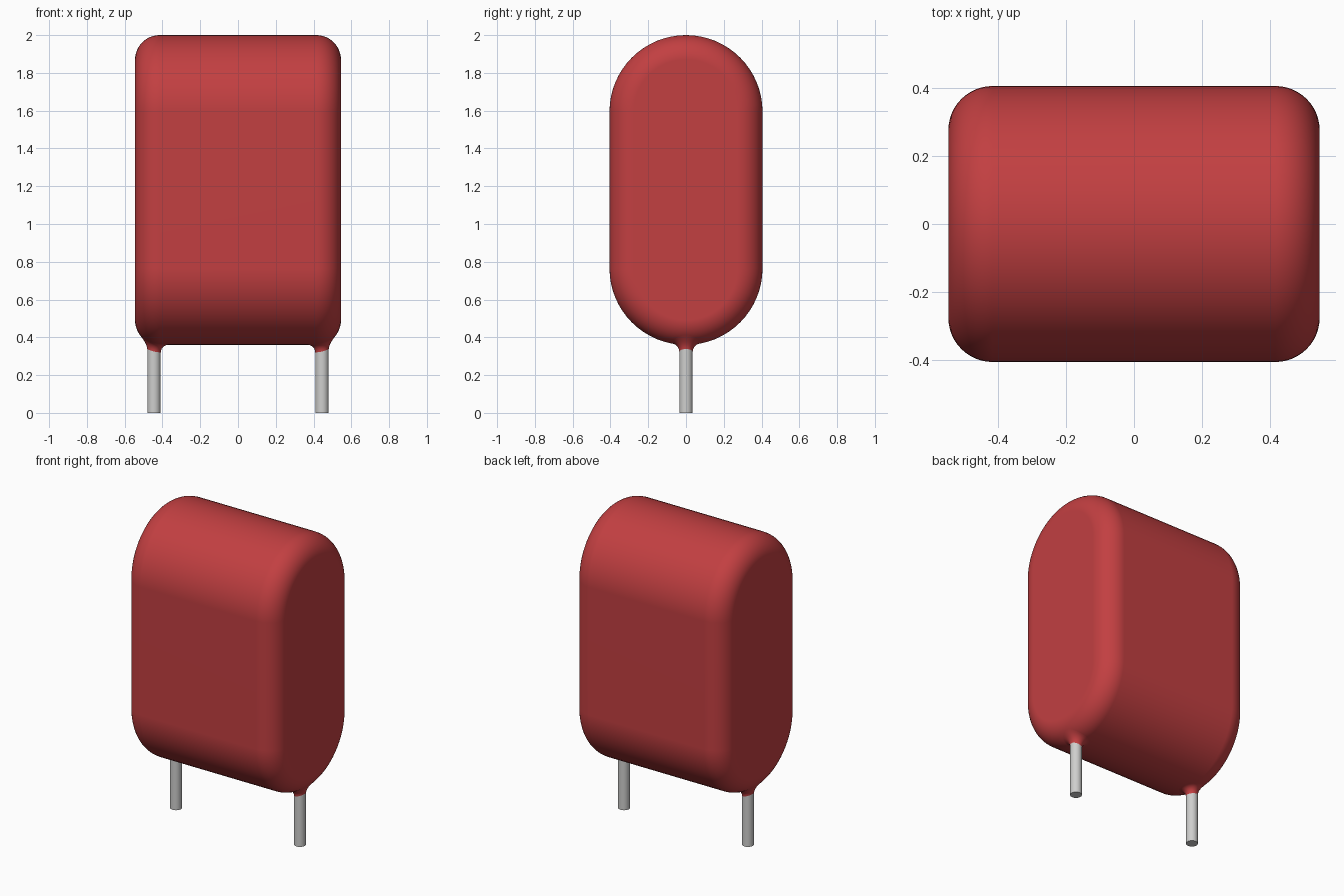
import bpy, bmesh, math

cube = bpy.data.objects.get("Cube")
if cube:
    bpy.data.objects.remove(cube, do_unlink=True)

HALF_X, RADIUS, FILLET = 0.545, 0.405, 0.13    # body half length, end radius, edge rounding
Z_LOW, Z_HIGH = 0.765, 1.595                   # centres of the lower and upper arcs
LEAD_X, LEAD_R, FLARE = 0.445, 0.035, 0.04


def material(name, color, roughness):
    m = bpy.data.materials.new(name)
    m.use_nodes = True
    m.diffuse_color = color
    bsdf = m.node_tree.nodes["Principled BSDF"]
    bsdf.inputs["Base Color"].default_value = color
    bsdf.inputs["Roughness"].default_value = roughness
    return m


def loft(name, rings, mat, caps=True):
    """Skin a list of equal-length closed rings."""
    bm = bmesh.new()
    rows = [[bm.verts.new(p) for p in ring] for ring in rings]
    n = len(rows[0])
    for a, b in zip(rows, rows[1:]):
        for i in range(n):
            j = (i + 1) % n
            bm.faces.new((a[i], a[j], b[j], b[i]))
    if caps:
        bm.faces.new(rows[0])
        bm.faces.new(rows[-1])
    bmesh.ops.recalc_face_normals(bm, faces=bm.faces)
    mesh = bpy.data.meshes.new(name)
    bm.to_mesh(mesh)
    bm.free()
    mesh.materials.append(mat)
    obj = bpy.data.objects.new(name, mesh)
    bpy.context.collection.objects.link(obj)
    bpy.ops.object.select_all(action='DESELECT')
    obj.select_set(True)
    bpy.context.view_layer.objects.active = obj
    bpy.ops.object.shade_smooth_by_angle(angle=math.radians(35))
    if caps:
        obj.modifiers.new("Flat Face Normals", 'WEIGHTED_NORMAL').keep_sharp = True
    return obj


def stadium(x, r, steps=32):
    """Upright rounded slot outline in the YZ plane."""
    ring = []
    for start, zc in ((0, Z_HIGH), (math.pi, Z_LOW)):
        for i in range(steps + 1):
            a = start + math.pi * i / steps
            ring.append((x, r * math.cos(a), zc + r * math.sin(a)))
    return ring


def underside(x, y):
    """Height of the body's lower surface."""
    over = max(0.0, abs(x) - (HALF_X - FILLET))
    r = RADIUS - FILLET + math.sqrt(max(0.0, FILLET ** 2 - over ** 2))
    return Z_LOW - math.sqrt(r * r - y * y)


def circle(x, r, z, n=32):
    """Ring around a lead; z is a height or a function of x and y."""
    pts = []
    for i in range(n):
        a = 2 * math.pi * i / n
        px, py = x + r * math.cos(a), r * math.sin(a)
        pts.append((px, py, z(px, py) if callable(z) else z))
    return pts


red = material("red coating", (0.54, 0.05, 0.053, 1), 0.5)
metal = material("grey metal", (0.62, 0.62, 0.61, 1), 0.4)

# Coated body: slot outline swept along x, with rounded end edges
half = [(HALF_X - FILLET + FILLET * math.sin(a), RADIUS - FILLET + FILLET * math.cos(a))
        for a in (math.pi / 2 * i / 12 for i in range(13))]
sections = [(-x, r) for x, r in reversed(half)] + half
loft("body", [stadium(x, r) for x, r in sections], red)

# Leads, each with a flared coating collar that follows the body's underside
for side, s in (("left", 1), ("right", -1)):
    x = s * LEAD_X
    loft(side + "_lead", [circle(x, LEAD_R, 0), circle(x, LEAD_R, 0.45)], metal)
    rings = []
    for i in range(9):
        a = math.pi / 2 * i / 8
        drop = FLARE * (1 - math.sin(a))
        rings.append(circle(x, LEAD_R + 0.001 + FLARE * (1 - math.cos(a)),
                            lambda px, py, d=drop: underside(px, py) - d))
    loft(side + "_collar", rings, red, caps=False)
